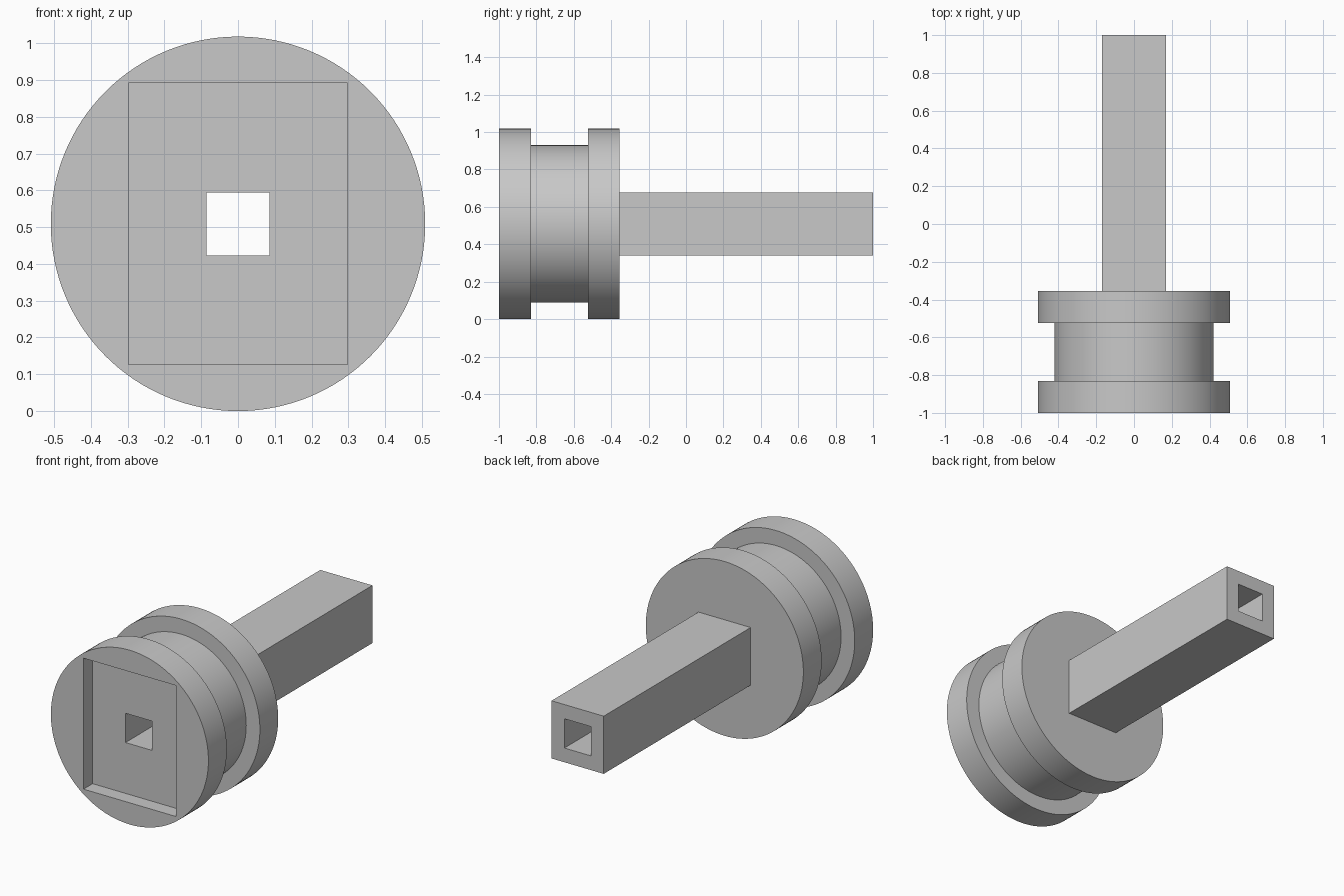
import bpy
import bmesh
import math
from mathutils import Matrix, Vector

cube = bpy.data.objects.get("Cube")
if cube:
    bpy.data.objects.remove(cube, do_unlink=True)

AXIS_Z = 0.509           # height of the spool's axis
FRONT, BACK = -1.0, 1.0
FLANGE_BACK = -0.356     # rear face of the spool

grey = bpy.data.materials.new("light grey")
grey.use_nodes = True
colour = (0.58, 0.58, 0.58, 1)
grey.diffuse_color = colour
grey.node_tree.nodes["Principled BSDF"].inputs["Base Color"].default_value = colour


def add_object(name, bm):
    bmesh.ops.recalc_face_normals(bm, faces=bm.faces)
    mesh = bpy.data.meshes.new(name)
    bm.to_mesh(mesh)
    bm.free()
    mesh.materials.append(grey)
    obj = bpy.data.objects.new(name, mesh)
    bpy.context.collection.objects.link(obj)
    return obj


def box(name, width, height, y0, y1):
    """Box centred on the axis, running from y0 to y1."""
    bm = bmesh.new()
    place = Matrix.Translation((0, (y0 + y1) / 2, AXIS_Z))
    size = Matrix.Diagonal((width, y1 - y0, height, 1))
    bmesh.ops.create_cube(bm, size=1, matrix=place @ size)
    return add_object(name, bm)


def lathe(name, profile, steps=128):
    """Turn (radius, y) points around the spool's axis."""
    bm = bmesh.new()
    verts = [bm.verts.new((r, y, AXIS_Z)) for r, y in profile]
    edges = [bm.edges.new(pair) for pair in zip(verts, verts[1:])]
    bmesh.ops.spin(bm, geom=verts + edges, cent=Vector((0, 0, AXIS_Z)),
                   axis=(0, 1, 0), angle=math.tau, steps=steps)
    bmesh.ops.remove_doubles(bm, verts=bm.verts, dist=1e-4)
    bmesh.ops.dissolve_limit(bm, angle_limit=0.001, verts=bm.verts, edges=bm.edges)
    return add_object(name, bm)


def cut(obj, cutter):
    mod = obj.modifiers.new("cut", "BOOLEAN")
    mod.operation = "DIFFERENCE"
    mod.solver = "EXACT"
    mod.object = cutter
    bpy.context.view_layer.objects.active = obj
    bpy.ops.object.modifier_apply(modifier=mod.name)


# Spool with two flanges and a groove, and the square shaft behind it
spool = lathe("flanged_spool", [
    (0, FRONT), (0.509, FRONT), (0.509, -0.83), (0.421, -0.83),
    (0.421, -0.525), (0.509, -0.525), (0.509, FLANGE_BACK), (0, FLANGE_BACK)])
shaft = box("square_shaft", 0.337, 0.337, FLANGE_BACK, BACK)

# Shallow pocket in the front face, and the square bore through everything
pocket = box("pocket_cutter", 0.596, 0.765, FRONT - 0.1, FRONT + 0.084)
bore = box("bore_cutter", 0.171, 0.171, FRONT - 0.1, BACK + 0.1)
cut(spool, pocket)
cut(spool, bore)
cut(shaft, bore)
for cutter in (pocket, bore):
    bpy.data.objects.remove(cutter, do_unlink=True)

# Smooth the turned surfaces, keep the rims sharp
bpy.ops.object.select_all(action="DESELECT")
spool.select_set(True)
bpy.context.view_layer.objects.active = spool
bpy.ops.object.shade_smooth_by_angle(angle=math.radians(30))
